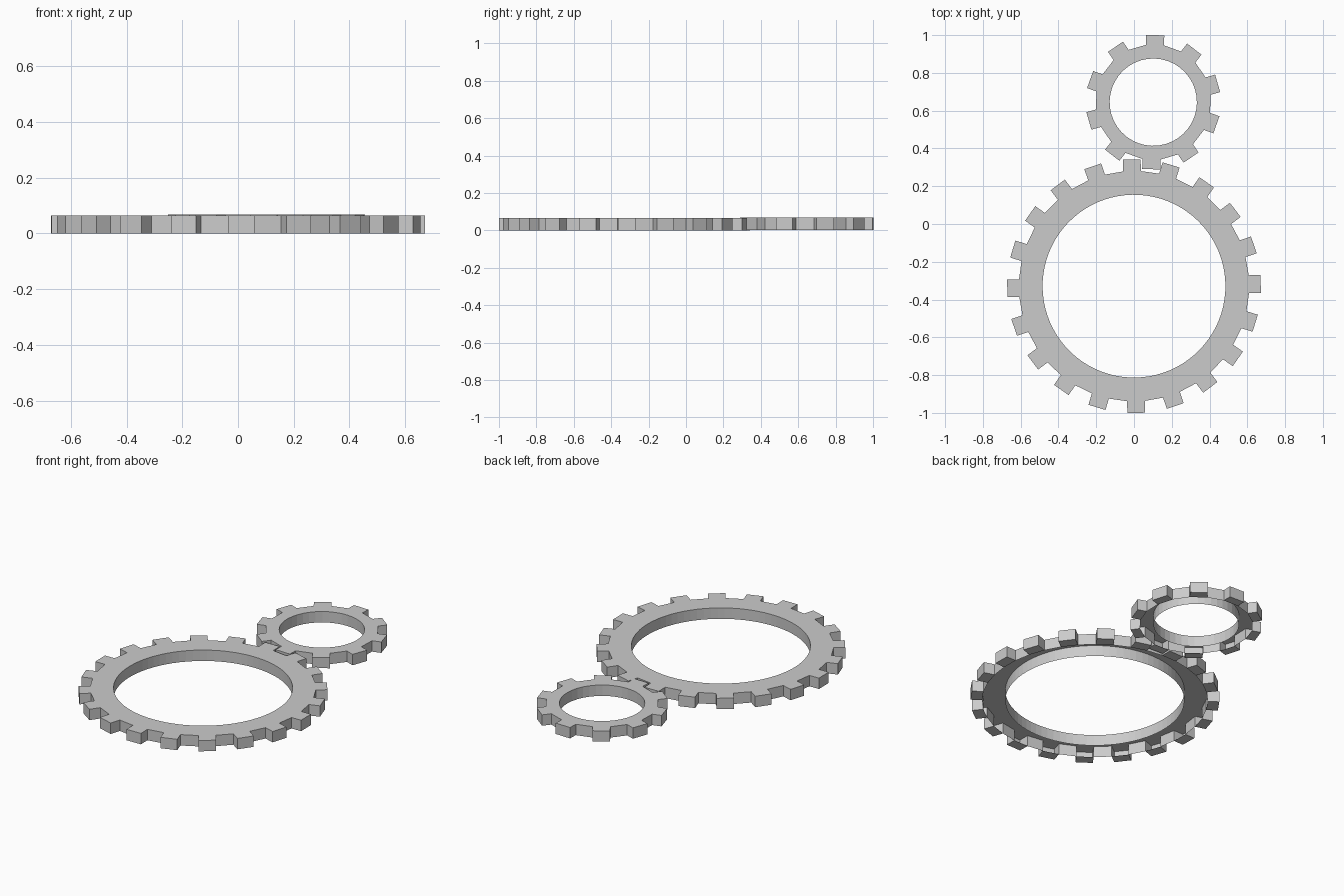
import bpy, bmesh
from math import cos, sin, asin, sqrt, radians, pi

if "Cube" in bpy.data.objects:
    bpy.data.objects.remove(bpy.data.objects["Cube"])


def gear(name, center, z0, teeth, tip_r, root_r, hole_r, half_w, phase, height):
    """Spur ring gear: hollow body open underneath, closed square teeth."""
    bm = bmesh.new()
    half = asin(half_w / root_r)
    step = 2 * pi / teeth
    root_x = sqrt(root_r ** 2 - half_w ** 2)

    def pair(x, y, ang):
        px, py = x * cos(ang) - y * sin(ang), x * sin(ang) + y * cos(ang)
        return [bm.verts.new((px, py, z)) for z in (0, height)]

    sectors = []
    for i in range(teeth):
        a = radians(phase) + i * step
        sectors.append(dict(
            r0=pair(root_x, -half_w, a), r1=pair(root_x, half_w, a),
            t0=pair(tip_r, -half_w, a), t1=pair(tip_r, half_w, a),
            i0=pair(hole_r, 0, a - half), im=pair(hole_r, 0, a),
            i1=pair(hole_r, 0, a + half), ig=pair(hole_r, 0, a + step / 2)))

    def wall(p, q):
        bm.faces.new((p[0], q[0], q[1], p[1]))

    def cap(points, bottom=False):
        bm.faces.new([p[1] for p in points])
        if bottom:
            bm.faces.new([p[0] for p in reversed(points)])

    for i, s in enumerate(sectors):
        n = sectors[(i + 1) % teeth]
        # ring body
        cap([s["i0"], s["r0"], s["r1"], s["i1"], s["im"]])
        cap([s["i1"], s["r1"], n["r0"], n["i0"], s["ig"]])
        # tooth
        cap([s["r0"], s["t0"], s["t1"], s["r1"]], bottom=True)
        wall(s["r0"], s["t0"])
        wall(s["t0"], s["t1"])
        wall(s["t1"], s["r1"])
        # gap between teeth
        wall(s["r1"], n["r0"])
        # hole
        for p, q in (("im", "i0"), ("i1", "im"), ("ig", "i1")):
            wall(s[p], s[q])
        wall(n["i0"], s["ig"])

    me = bpy.data.meshes.new(name)
    bm.to_mesh(me)
    bm.free()
    ob = bpy.data.objects.new(name, me)
    ob.location = (center[0], center[1], z0)
    bpy.context.collection.objects.link(ob)
    return ob


gear("large_gear", (0, -0.329), 0, 20, 0.671, 0.61, 0.484, 0.047, 1.0, 0.065)
gear("small_gear", (0.102, 0.645), 0.003, 10, 0.355, 0.306, 0.231, 0.048, 16.3, 0.065)
